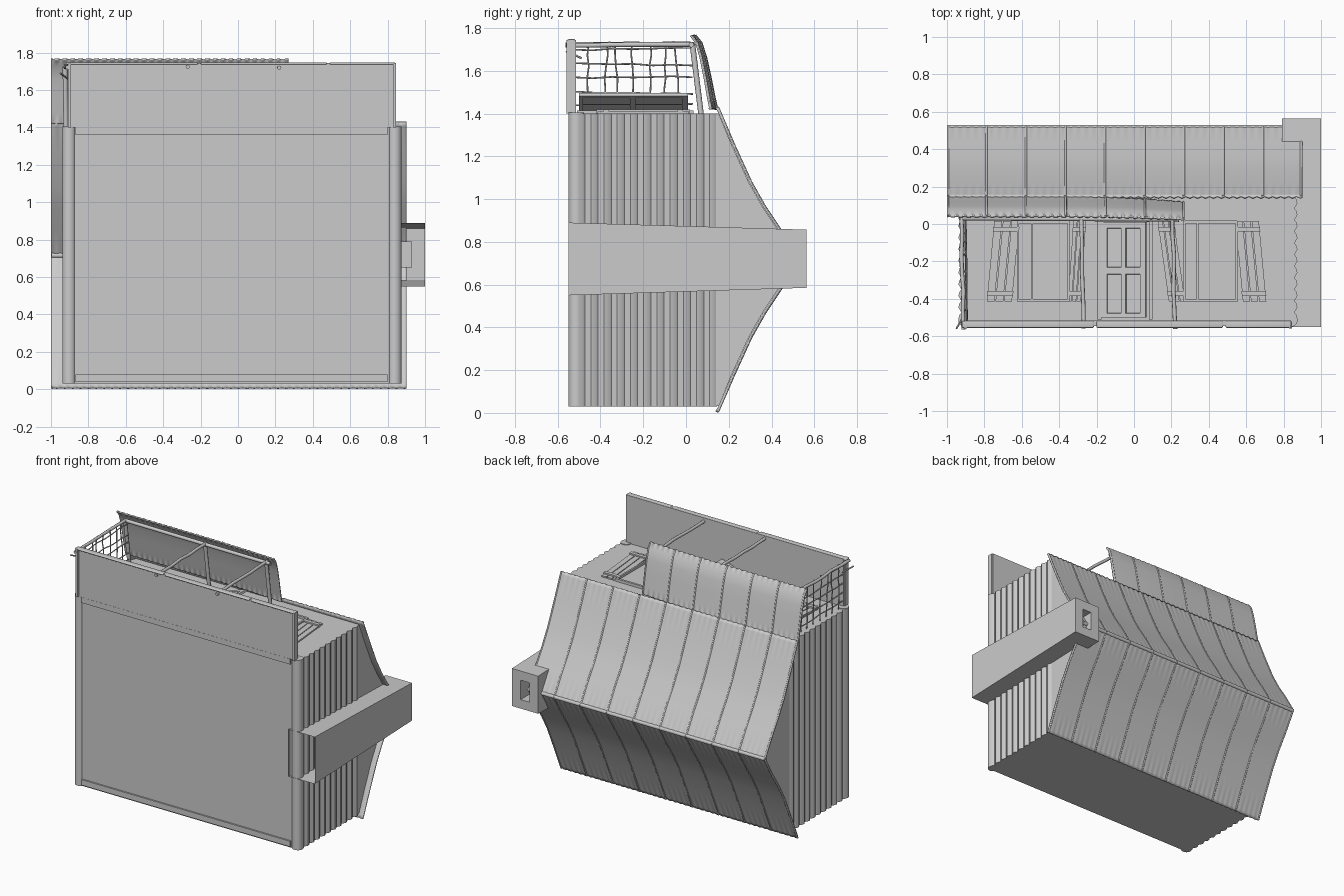
import bpy, bmesh, math, random
from mathutils import Vector, Matrix

if "Cube" in bpy.data.objects:
    bpy.data.objects.remove(bpy.data.objects["Cube"])
random.seed(4)

def finish(name, bm, smooth=None):
    bmesh.ops.recalc_face_normals(bm, faces=bm.faces)
    me = bpy.data.meshes.new(name)
    bm.to_mesh(me)
    bm.free()
    ob = bpy.data.objects.new(name, me)
    bpy.context.collection.objects.link(ob)
    if smooth:
        bpy.ops.object.select_all(action='DESELECT')
        ob.select_set(True)
        bpy.context.view_layer.objects.active = ob
        bpy.ops.object.shade_smooth_by_angle(angle=math.radians(smooth))
    return ob

def prism(name, pts, vec, smooth=None):
    """Closed solid: a 3D polygon swept along vec."""
    bm = bmesh.new()
    A = [bm.verts.new(p) for p in pts]
    B = [bm.verts.new(Vector(p) + Vector(vec)) for p in pts]
    bm.faces.new(A)
    bm.faces.new(B)
    for k in range(len(A)):
        bm.faces.new((A[k - 1], A[k], B[k], B[k - 1]))
    return finish(name, bm, smooth)

def box(name, x, y, z, bevel=0):
    bm = bmesh.new()
    bmesh.ops.create_cube(bm, size=1)
    for v in bm.verts:
        for i, (a, b) in enumerate((x, y, z)):
            v.co[i] = a if v.co[i] < 0 else b
    if bevel:
        bmesh.ops.bevel(bm, geom=bm.edges[:], offset=bevel, segments=3, profile=0.5, affect='EDGES')
    return finish(name, bm, 40 if bevel else None)

def tube(name, pts, r, n=8):
    """Round rod through a list of points, capped at both ends."""
    pts = [Vector(p) for p in pts]
    bm = bmesh.new()
    rings = []
    for i, p in enumerate(pts):
        d = (pts[min(i + 1, len(pts) - 1)] - pts[max(i - 1, 0)]).normalized()
        u = d.orthogonal().normalized() if i == 0 else (u - d * u.dot(d)).normalized()
        w = d.cross(u)
        rings.append([bm.verts.new(p + r * (math.cos(a) * u + math.sin(a) * w))
                      for a in (2 * math.pi * k / n for k in range(n))])
    for A, B in zip(rings, rings[1:]):
        for k in range(n):
            bm.faces.new((A[k], A[(k + 1) % n], B[(k + 1) % n], B[k]))
    bm.faces.new(rings[0])
    bm.faces.new(rings[-1])
    return finish(name, bm, 50)

def wobble(a, b, amount, n=6):
    a, b = Vector(a), Vector(b)
    return [a.lerp(b, i / n) + Vector([random.uniform(-amount, amount) for _ in range(3)])
            for i in range(n + 1)]

# House body: end walls of shallow lapped boards, floor side facing -y
N, Y0, Y1 = 11, -0.535, 0.145
step = (Y1 - Y0) / N
right = []
for i in range(N):
    right += [(0.858, Y0 + i * step), (0.874, Y0 + (i + 0.45) * step), (0.868, Y0 + (i + 0.8) * step)]
right.append((0.858, Y1))
outline = right + [(-0.065 - x, y) for x, y in reversed(right)]
prism("house_body", [(x, y, 0.03) for x, y in outline], (0, 0, 1.37), 35)

# Gable block under the roof
MID = 0.716
slope = [(0.145, 1.43), (0.22, 1.255), (0.30, 1.08), (0.365, 0.965), (0.435, 0.86), (0.52, MID)]
half = [(0.14, 1.40), (0.152, 1.40)] + [(y - 0.006, z - 0.003) for y, z in slope[1:-1]] + [(0.512, MID)]
gable = half + [(y, 2 * MID - z) for y, z in half[-2::-1]]
prism("gable_walls", [(-0.928, y, z) for y, z in gable], (1.791, 0, 0))

# Foundation corner posts and frame beams
for side, x in (("left", -0.903), ("right", 0.838)):
    tube(f"{side}_foundation_post", [(x, -0.513, 0.03), (x, -0.513, 1.405)], 0.037, 20)
box("lower_floor_beam", (-0.87, 0.80), (-0.546, -0.50), (0.04, 0.08))
box("upper_floor_beam", (-0.87, 0.80), (-0.546, -0.50), (1.36, 1.40))

def roof(name, x0, x1, panels, prof, sag=None):
    """Sheet roof over a yz profile: scalloped edges, ribs at the seams."""
    sag = sag or (lambda x, t: 0)
    first, end = (Vector(prof[0]).lerp(Vector(prof[1]), 0.12), Vector(prof[-1]).lerp(Vector(prof[-2]), 0.12))
    prof = [prof[0], tuple(first)] + prof[1:-1] + [tuple(end), prof[-1]]
    bm = bmesh.new()
    w = (x1 - x0) / panels
    n = panels * 30
    last = len(prof) - 1
    rows = []
    for i, (y, z) in enumerate(prof):
        rows.append([])
        amp = 0.004 if i in (0, last) else 0
        for k in range(n + 1):
            x = x0 + (x1 - x0) * k / n
            d = amp * math.sin(2 * math.pi * k / 6)
            rows[-1].append(bm.verts.new((x, y + d + sag(x, i / last), z)))
    for A, B in zip(rows, rows[1:]):
        for k in range(n):
            bm.faces.new((A[k], A[k + 1], B[k + 1], B[k]))
    ob = finish(name, bm, 60)
    m = ob.modifiers.new("thickness", 'SOLIDIFY')
    m.thickness, m.offset = 0.010, 0
    for i in range(panels + 1):
        x = min(max(x0 + w * i, x0 + 0.006), x1 - 0.006)
        tube(f"{name}_rib_{i}", [(x, y + 0.003 + sag(x, j / last), z)
                                 for j, (y, z) in enumerate(prof)], 0.0065, 8)

roof("front_roof", -1.0, 0.9, 9, slope)
roof("back_roof", -1.0, 0.9, 9, [(y, max(2 * MID - z, 0.005)) for y, z in slope])

# Ridge cap in nine pieces
for i in range(9):
    x = -1 + i * 1.9 / 9
    tube(f"ridge_cap_{i}", [(x + 0.003, 0.516, MID), (x + 0.208, 0.516, MID)], 0.014, 12)

# Porch roof, dropping toward the right end
droop = lambda x, t: -0.03 * max(0, (x + 0.4) / 0.67) ** 2 * (1 - 0.5 * t)
roof("porch_roof", -1.0, 0.27, 6,
     [(0.142, 1.42), (0.128, 1.48), (0.11, 1.57), (0.09, 1.66), (0.068, 1.73), (0.04, 1.765)], droop)

# Porch deck with three edge boards
box("porch_deck", (-0.90, 0.84), (-0.545, -0.515), (1.40, 1.745))
for i, (a, b) in enumerate(((-0.93, -0.215), (-0.21, 0.475), (0.48, 0.84))):
    box(f"deck_edge_board_{i}", (a + 0.01, b), (-0.555, -0.518), (1.735, 1.748), 0.006)
for side, x in (("left", -0.9), ("right", 0.836)):
    box(f"{side}_deck_end_board", (x - 0.008, x + 0.008), (-0.56, -0.522), (1.40, 1.745))

# Porch posts, rafters and header
for i, x in enumerate((-0.91, -0.27, 0.22)):
    tube(f"porch_post_{i}", wobble((x, -0.56, 1.722), (x - 0.015, 0.04, 1.725), 0.004), 0.011)
    tube(f"porch_rafter_{i}", [(x - 0.015, 0.03, 1.725), (x - 0.01, 0.07, 1.40)], 0.013)
tube("porch_header", [(-0.93, 0.032, 1.722), (0.24, 0.025, 1.722)], 0.013)

# Crooked trellis closing the left end of the porch
for i in range(7):
    y = -0.46 + i * 0.072
    tube(f"trellis_upright_{i}", wobble((-0.90, y, 1.40), (-0.905, y + random.uniform(-.025, .025), 1.73), 0.004), 0.004, 6)
for i in range(5):
    z = 1.44 + i * 0.064
    tube(f"trellis_slat_{i}", wobble((-0.895, -0.53, z), (-0.90, 0.03, z + random.uniform(-.015, .015)), 0.004), 0.004, 6)
tube("loose_trellis_stick", [(-0.91, -0.49, 1.66), (-0.95, -0.56, 1.69)], 0.005, 6)

# Door standing ajar, hinged on its left edge, with four sunk panels
bm = bmesh.new()
xs, ys = (0, 0.03, 0.115, 0.135, 0.22, 0.25), (-0.50, -0.48, -0.265, -0.235, -0.02, 0.01)
g = [[bm.verts.new((x, y, z)) for x in xs] for y in ys for z in (0.012,)]
sunk = []
for j in range(5):
    for i in range(5):
        f = bm.faces.new((g[j][i], g[j][i + 1], g[j + 1][i + 1], g[j + 1][i]))
        if i in (1, 3) and j in (1, 3):
            sunk.append(f)
bmesh.ops.inset_individual(bm, faces=sunk, thickness=0.008)
bmesh.ops.translate(bm, verts=list({v for f in sunk for v in f.verts}), vec=(0, 0, -0.006))
bmesh.ops.transform(bm, verts=bm.verts[:],
                    matrix=Matrix.Translation((-0.17, 0, 1.40)) @ Matrix.Rotation(math.radians(-18), 4, 'Y'))
door = finish("door", bm)
m = door.modifiers.new("thickness", 'SOLIDIFY')
m.thickness, m.offset = 0.015, 0
for i, (a, b) in enumerate(((-0.195, -0.175), (0.08, 0.1))):
    box(f"door_jamb_{i}", (a, b), (-0.51, 0.03), (1.395, 1.415))
box("door_lintel", (-0.195, 0.1), (0.012, 0.035), (1.395, 1.415))

def shutter(name, cx, w, lean):
    """Leaning shutter of upright planks held by two rails."""
    def P(u, v, z):
        return (cx + u * w / 2 + lean * v, -0.2 + 0.215 * v, z)
    n = 3
    for i in range(n):
        a, b = -1 + 2 * i / n + 0.04, -1 + 2 * (i + 1) / n - 0.04
        prism(f"{name}_plank_{i}", [P(a, -1, 1.395), P(b, -1, 1.395), P(b, 1, 1.395), P(a, 1, 1.395)], (0, 0, 0.015))
    for label, s in (("lower", -0.8), ("upper", 0.8)):
        prism(f"{name}_{label}_rail", [P(-1, s - .06, 1.40), P(1, s - .06, 1.40), P(1, s + .06, 1.40), P(-1, s + .06, 1.40)], (0, 0, 0.02))

# Windows with frames, mullion and their leaning shutters
for side, x0, x1, xm in (("left", -0.62, -0.35, -0.545), ("right", 0.27, 0.55, 0.34)):
    box(f"{side}_window_pane", (x0, x1), (-0.41, 0.01), (1.39, 1.403))
    for i, x in enumerate((x0, xm, x1)):
        box(f"{side}_window_upright_{i}", (x - 0.006, x + 0.006), (-0.415, 0.015), (1.395, 1.42))
    for i, y in enumerate((-0.41, 0.01)):
        box(f"{side}_window_bar_{i}", (x0, x1), (y - 0.008, y + 0.008), (1.395, 1.42))
for name, cx, w, lean in (("outer_left_shutter", -0.70, 0.14, 0.02), ("inner_left_shutter", -0.305, 0.07, 0.015),
                          ("inner_right_shutter", 0.2, 0.09, -0.03), ("outer_right_shutter", 0.625, 0.13, -0.02)):
    shutter(name, cx, w, lean)

# Tapered chimney, open at the foot, with a flue pocket at the top
bm = bmesh.new()
def ring(x0, x1, y, z0, z1):
    return [bm.verts.new(p) for p in ((x0, y, z0), (x1, y, z0), (x1, y, z1), (x0, y, z1))]
rings = [ring(0.79, 1, -0.55, 0.55, 0.89), ring(0.79, 1, 0.563, 0.585, 0.857),
         ring(0.86, 0.93, 0.563, 0.65, 0.79), ring(0.86, 0.93, 0.46, 0.65, 0.79)]
for A, B in zip(rings, rings[1:]):
    for k in range(4):
        bm.faces.new((A[k], A[(k + 1) % 4], B[(k + 1) % 4], B[k]))
bm.faces.new(rings[-1])
finish("chimney", bm)
